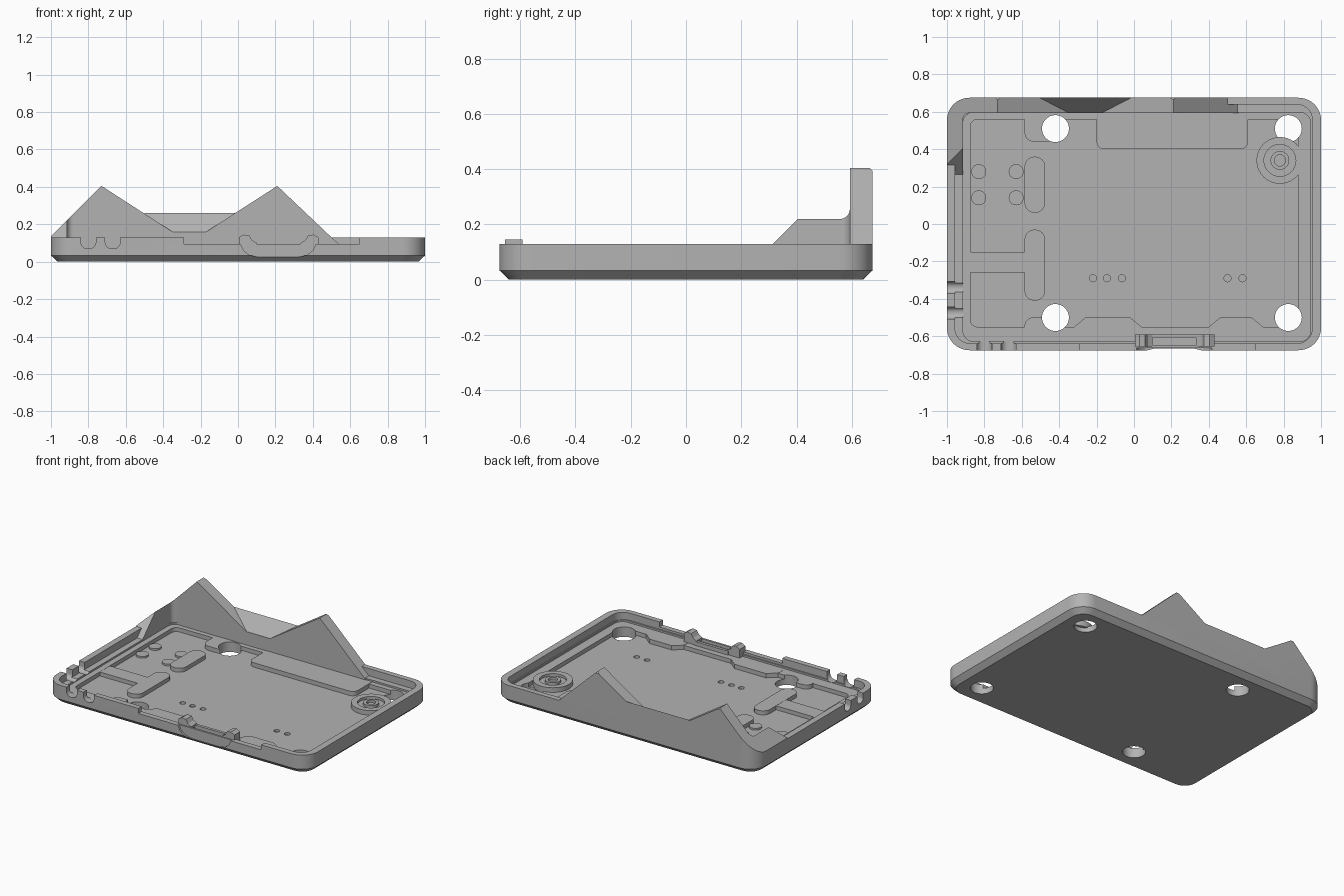
import bpy, bmesh, math
from mathutils import Vector

cube = bpy.data.objects.get("Cube")
if cube:
    bpy.data.objects.remove(cube, do_unlink=True)

grey = bpy.data.materials.new("matte_grey")
grey.use_nodes = True
colour = (0.45, 0.45, 0.45, 1)
grey.diffuse_color = colour
grey.node_tree.nodes["Principled BSDF"].inputs["Base Color"].default_value = colour


def rounded(x0, x1, y0, y1, r, n=10):
    """Outline of a rounded rectangle."""
    corners = [(x1 - r, y1 - r), (x0 + r, y1 - r), (x0 + r, y0 + r), (x1 - r, y0 + r)]
    return [(cx + r * math.cos(a), cy + r * math.sin(a))
            for q, (cx, cy) in enumerate(corners)
            for a in [math.pi / 2 * (q + i / n) for i in range(n + 1)]]


def circle(x, y, r, n=40):
    return [(x + r * math.cos(2 * math.pi * i / n), y + r * math.sin(2 * math.pi * i / n))
            for i in range(n)]


def loft(name, rings):
    """Solid through a stack of matching 3D outlines."""
    bm = bmesh.new()
    loops = [[bm.verts.new(p) for p in ring] for ring in rings]
    n = len(loops[0])
    for a, b in zip(loops, loops[1:]):
        for i in range(n):
            j = (i + 1) % n
            bm.faces.new((a[i], a[j], b[j], b[i]))
    bm.faces.new(loops[0][::-1])
    bm.faces.new(loops[-1])
    bmesh.ops.recalc_face_normals(bm, faces=bm.faces)
    mesh = bpy.data.meshes.new(name)
    bm.to_mesh(mesh)
    bm.free()
    mesh.materials.append(grey)
    obj = bpy.data.objects.new(name, mesh)
    bpy.context.collection.objects.link(obj)
    return obj


def prism(name, outline, lo, hi, axis="z"):
    """Extrude a 2D outline along one axis."""
    place = {"z": lambda p, h: (p[0], p[1], h),
             "y": lambda p, h: (p[0], h, p[1]),
             "x": lambda p, h: (h, p[0], p[1])}[axis]
    return loft(name, [[place(p, h) for p in outline] for h in (lo, hi)])


def box(name, x0, x1, y0, y1, z0, z1):
    return prism(name, [(x0, y0), (x1, y0), (x1, y1), (x0, y1)], z0, z1)


def combine(obj, tool, operation="DIFFERENCE"):
    """Apply one boolean and discard the tool."""
    tool.hide_render = True
    mod = obj.modifiers.new("shape", "BOOLEAN")
    mod.operation, mod.solver, mod.object = operation, "EXACT", tool
    bpy.context.view_layer.update()
    bpy.context.view_layer.objects.active = obj
    bpy.ops.object.modifier_apply(modifier=mod.name)
    bpy.data.objects.remove(tool, do_unlink=True)


RIM, STEP, LEDGE, FLOOR = 0.13, 0.08, 0.068, 0.04
OUTER = rounded(-1, 1, -0.675, 0.675, 0.12)
FOOT = rounded(-0.965, 0.965, -0.64, 0.64, 0.085)

# Tray body with chamfered underside and stepped cavity
tray = loft("tray", [[(x, y, z) for x, y in o]
                     for o, z in ((FOOT, 0), (OUTER, 0.033), (OUTER, RIM))])
combine(tray, prism("cut", rounded(-0.957, 0.953, -0.638, 0.638, 0.08), STEP, 1))
combine(tray, prism("cut", rounded(-0.915, 0.945, -0.628, 0.597, 0.06), LEDGE, 1))
combine(tray, prism("cut", rounded(-0.875, 0.88, -0.55, 0.56, 0.04), FLOOR, 1))

# Long notch in the front rim, plus the port recess and opening
combine(tray, box("cut", -0.29, 0.65, -0.7, -0.59, 0.095, 1))
bowl = [(0, 0.2), (0.01, 0.1), (0.03, 0.06), (0.06, 0.036), (0.11, 0.024),
        (0.32, 0.024), (0.37, 0.036), (0.4, 0.06), (0.42, 0.1), (0.43, 0.2)]
combine(tray, prism("cut", bowl, -0.7, -0.662, "y"))
combine(tray, box("cut", 0.08, 0.36, -0.648, -0.6, 0.075, 1))

# Round-bottomed cable slots in the front and left rims
for x in (-0.8, -0.67):
    combine(tray, prism("cut", rounded(x - 0.04, x + 0.04, 0.07, 0.3, 0.035), -0.7, -0.6, "y"))
for y in (-0.34, -0.475):
    combine(tray, prism("cut", rounded(y - 0.032, y + 0.032, 0.07, 0.3, 0.03), -1.1, -0.9, "x"))

# Shallow floor dimples
for x in (-0.22, -0.145, -0.065, 0.5, 0.58):
    combine(tray, prism("cut", circle(x, -0.29, 0.019, 20), 0.025, 0.1))

# Raised supports on the floor
supports = [
    prism("rear_support", rounded(-0.2, 0.61, 0.4, 0.64, 0.04), 0.03, LEDGE + 0.002),
    prism("oval_support", rounded(-0.585, -0.475, 0.06, 0.36, 0.054), 0.03, LEDGE),
    prism("tee_support_bar", rounded(-0.585, -0.475, -0.41, -0.03, 0.054), 0.03, LEDGE),
    box("tee_support_arm", -0.9, -0.53, -0.26, -0.15, 0.03, LEDGE - 0.001),
    prism("rear_hole_support", rounded(-0.585, -0.42, 0.44, 0.6, 0.05), 0.03, LEDGE + 0.001),
    prism("front_hole_support", rounded(-0.585, -0.42, -0.6, -0.5, 0.045), 0.03, LEDGE + 0.001),
]
for name, x0, x1 in (("front_support_left", 0.4, 0.69), ("front_support_right", -0.32, 0.04)):
    outline = [(x0, -0.6), (x1, -0.6), (x1, -0.55), (x1 - 0.03, -0.525),
               (x1 - 0.06, -0.5), (x0 + 0.06, -0.5), (x0 + 0.03, -0.525), (x0, -0.55)]
    supports.append(prism(name, outline, 0.03, LEDGE + 0.002))

# Round boss with a socket
boss = prism("round_boss", circle(0.78, 0.34, 0.125), 0.03, LEDGE + 0.004)
combine(boss, prism("cut", circle(0.78, 0.34, 0.085), 0.055, 1))
collar = prism("boss_collar", circle(0.78, 0.34, 0.05), 0.03, LEDGE + 0.004)
combine(collar, prism("cut", circle(0.78, 0.34, 0.03), 0.045, 1))

# Low discs in the side bay
for x in (-0.83, -0.63):
    for y in (0.14, 0.28):
        prism("bay_disc", circle(x, y, 0.04, 24), 0.03, FLOOR + 0.012)

# Screw holes through everything
for x in (-0.42, 0.825):
    for y in (-0.5, 0.51):
        for part in [tray] + supports[4:6]:
            combine(part, prism("cut", circle(x, y, 0.072), -0.1, 1))

# Tall rear wall wrapping the rear right corner, trimmed by its two profiles
wall = prism("rear_wall", OUTER, 0.06, 0.5)
combine(wall, prism("cut", rounded(-0.915, 1.5, -1.5, 0.593, 0.035), -1, 1))
front_profile = [(-1.01, 0.05), (-1.01, 0.125), (-0.73, 0.405), (-0.35, 0.16), (-0.17, 0.16),
                 (0.21, 0.405), (0.5, 0.13), (0.56, 0.075), (0.56, 0.05)]
combine(wall, prism("trim", front_profile, -1, 1, "y"), "INTERSECT")
side_profile = [(0.25, 0.05), (0.25, 0.065), (0.595, 0.41), (0.66, 0.41), (0.68, 0.39), (0.68, 0.05)]
combine(wall, prism("trim", side_profile, -2, 2, "x"), "INTERSECT")
prism("valley_slope", [(0.595, 0.155), (0.595, 0.16), (0.675, 0.26), (0.675, 0.155)],
      -0.5, -0.015, "x")

# Port clips and lip on the front edge
for name, cx, side in (("port_clip_right", 0.05, 1), ("port_clip_left", 0.385, -1)):
    outline = [(cx + side * dx, z) for dx, z in
               ((-0.045, 0.07), (-0.045, 0.13), (-0.02, 0.145), (0.01, 0.14),
                (0.025, 0.115), (0.05, 0.1), (0.05, 0.07))]
    prism(name, outline, -0.655, -0.592, "y")
box("port_lip", 0.09, 0.35, -0.61, -0.59, 0.06, 0.095)

# Smooth curved walls, crisp edges
for obj in bpy.context.scene.objects:
    obj.select_set(obj.type == "MESH")
bpy.context.view_layer.objects.active = tray
bpy.ops.object.shade_smooth_by_angle(angle=math.radians(25))
